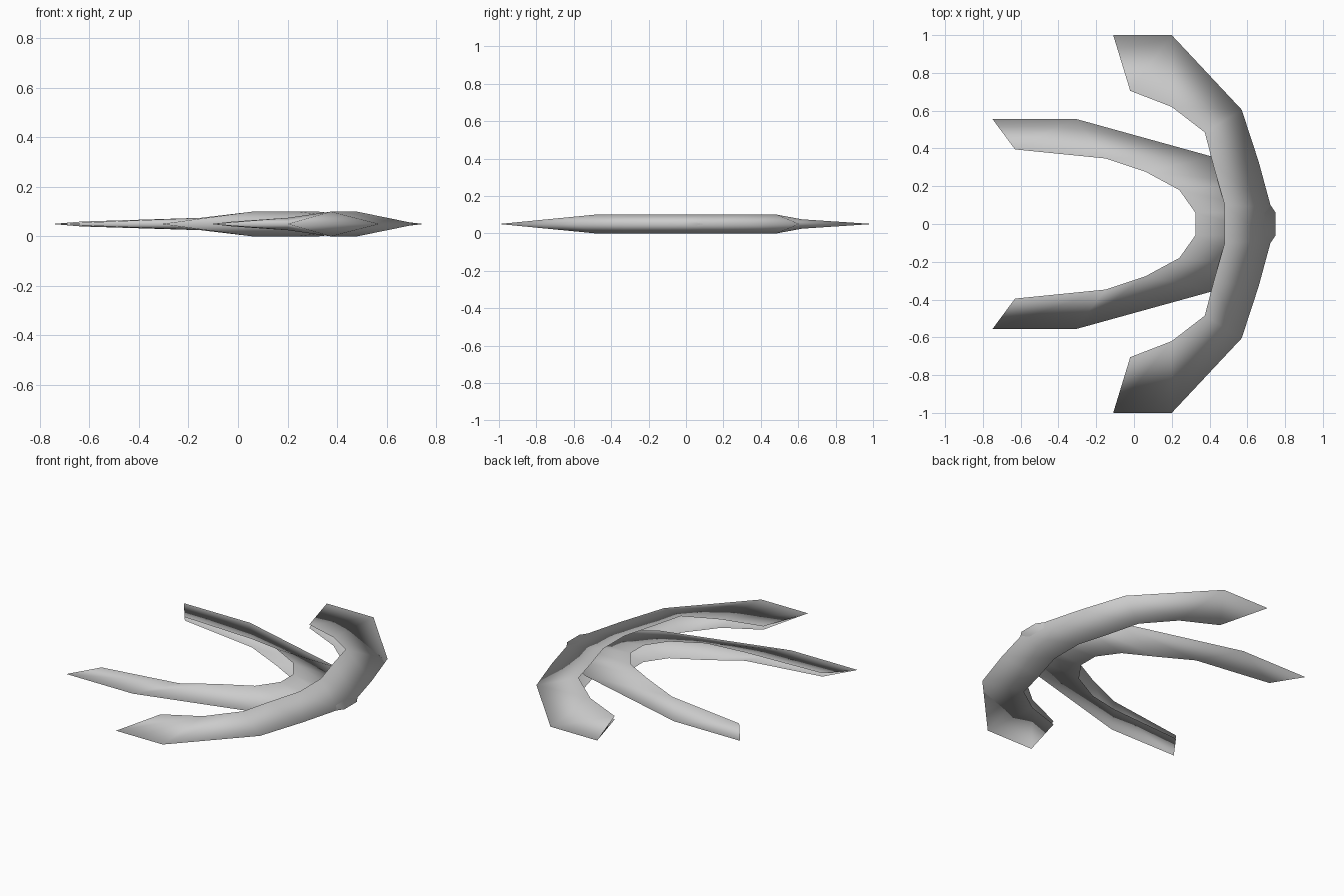
import bpy
import bmesh

cube = bpy.data.objects.get("Cube")
if cube:
    bpy.data.objects.remove(cube, do_unlink=True)

MID_Z = 0.05

grey = bpy.data.materials.new("plain grey")
grey.use_nodes = True
COLOUR = (0.6, 0.6, 0.6, 1.0)
grey.diffuse_color = COLOUR
grey.node_tree.nodes["Principled BSDF"].inputs["Base Color"].default_value = COLOUR


def mirrored(points):
    """Continue a half outline across the y = 0 plane."""
    return points + [(x, -y, *rest) for x, y, *rest in reversed(points)]


def crescent(name, sharp_half, open_half):
    """Two thin sheets meeting at a sharp outer rim, open along the inner rim.
    open_half holds x, y and half the gap between the sheets."""
    sharp, inner = mirrored(sharp_half), mirrored(open_half)
    bm = bmesh.new()
    rim = [bm.verts.new((x, y, MID_Z)) for x, y in sharp]
    for side in (1, -1):
        lip = [bm.verts.new((x, y, MID_Z + side * h)) for x, y, h in inner]
        for i in range(len(rim) - 1):
            for tri in ((rim[i], lip[i], rim[i + 1]),
                        (rim[i + 1], lip[i], lip[i + 1])):
                bm.faces.new(tri[::side])
    for face in bm.faces:
        face.smooth = True
    mesh = bpy.data.meshes.new(name)
    bm.to_mesh(mesh)
    bm.free()
    mesh.materials.append(grey)
    obj = bpy.data.objects.new(name, mesh)
    bpy.context.collection.objects.link(obj)
    return obj


# Wide crescent with short hooked ends
crescent(
    "outer_crescent",
    [(-0.11, 1.0), (0.2, 1.0), (0.57, 0.605), (0.66, 0.33), (0.725, 0.09)],
    [(-0.02, 0.705, 0.01), (0.2, 0.62, 0.025), (0.375, 0.485, 0.05),
     (0.42, 0.31, 0.05), (0.48, 0.1, 0.05)],
)

# Narrow crescent with long arms, its apex passing through the wide one
crescent(
    "inner_crescent",
    [(-0.75, 0.557), (-0.31, 0.557), (0.42, 0.355), (0.64, 0.22), (0.75, 0.06)],
    [(-0.63, 0.395), (-0.15, 0.347), (0.06, 0.277), (0.24, 0.18), (0.325, 0.06)]
    and [(-0.63, 0.395, 0.01), (-0.15, 0.347, 0.025), (0.06, 0.277, 0.05),
         (0.24, 0.18, 0.05), (0.325, 0.06, 0.05)],
)
